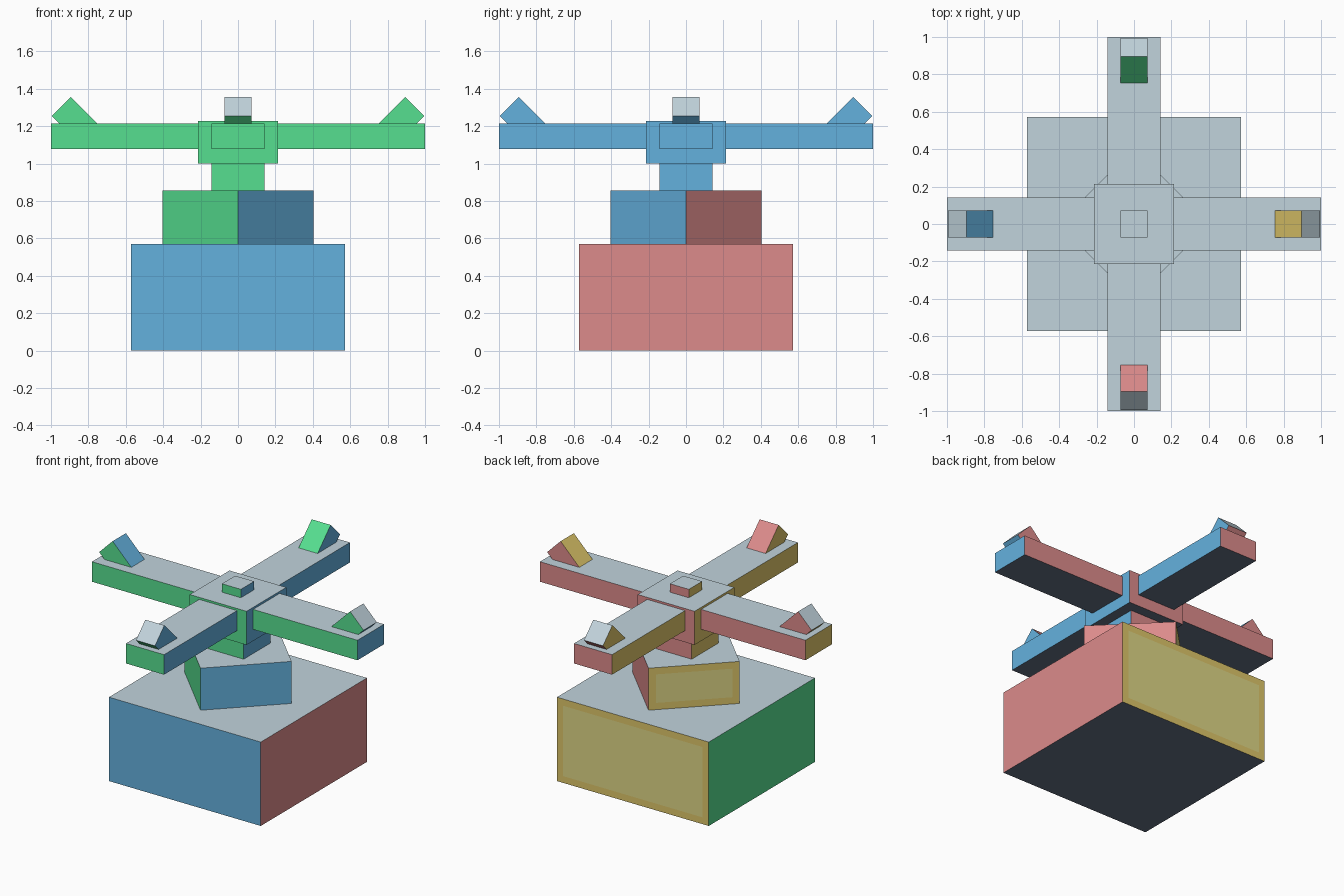
import bpy, bmesh, math
from mathutils import Matrix, Vector

if "Cube" in bpy.data.objects:
    bpy.data.objects.remove(bpy.data.objects["Cube"])


def linear(c):
    c /= 255
    return c / 12.92 if c <= 0.04045 else ((c + 0.055) / 1.055) ** 2.4


def material(name, *rgb):
    m = bpy.data.materials.new(name)
    m.diffuse_color = (*[linear(c) for c in rgb], 1)
    m.use_nodes = True
    m.node_tree.nodes["Principled BSDF"].inputs["Base Color"].default_value = m.diffuse_color
    return m


MATS = [
    material("pale_grey", 193, 211, 220),
    material("dark_slate", 100, 112, 132),
    material("blue", 100, 177, 222),
    material("red", 220, 139, 139),
    material("yellow", 222, 198, 106),
    material("green", 86, 223, 144),
    material("pale_yellow", 222, 214, 134),
]
GREY, SLATE, BLUE, RED, YELLOW, GREEN, PALE = range(7)


def side_colour(n):
    """Colour of a box side from its direction before the box is turned."""
    if abs(n.z) > 0.5:
        return GREY if n.z > 0 else SLATE
    if abs(n.x) > 0.5:
        return RED if n.x > 0 else GREEN
    return YELLOW if n.y > 0 else BLUE


def box(name, size, centre, turn=0, tilt=None, panel=0):
    """Six-coloured box, turned about z, optionally tilted, with an inset panel."""
    bm = bmesh.new()
    bmesh.ops.create_cube(bm, size=1, matrix=Matrix.Diagonal((*size, 1)))
    bm.normal_update()
    for f in bm.faces:
        f.material_index = side_colour(f.normal)
    if panel:
        face = [f for f in bm.faces if f.material_index == YELLOW]
        bmesh.ops.inset_individual(bm, faces=face, thickness=panel)
        face[0].material_index = PALE
    spin = Matrix.Rotation(math.radians(turn), 4, 'Z')
    bm.transform(Matrix.Translation(centre) @ (tilt or Matrix()) @ spin)
    me = bpy.data.meshes.new(name)
    bm.to_mesh(me)
    bm.free()
    for m in MATS:
        me.materials.append(m)
    ob = bpy.data.objects.new(name, me)
    bpy.context.collection.objects.link(ob)
    return ob


def stacked(name, width, z0, z1, turn=0, panel=0):
    return box(name, (width, width, z1 - z0), (0, 0, (z0 + z1) / 2), turn, panel=panel)


# Central stack
stacked("base", 1.143, 0, 0.571, panel=0.065)
stacked("diamond_plinth", 0.571, 0.571, 0.857, 45, panel=0.065)
stacked("neck", 0.286, 0.857, 1.0, 90)
stacked("hub", 0.428, 1.0, 1.229, 90)
stacked("hub_cap", 0.143, 1.229, 1.286, 90)

# Crossing arms (sizes given before the quarter turn)
ARM_Z = (1.079 + 1.215) / 2
box("arm_sideways", (0.286, 2, 0.136), (0, 0, ARM_Z), 90)
box("arm_lengthways", (2, 0.286, 0.136), (0, 0, ARM_Z), 90)

# Tilted block sunk into the end of each arm
LENGTH = 0.21
up = Vector((0, 0, 1))
for name, out in (("right", (1, 0, 0)), ("back", (0, 1, 0)),
                  ("left", (-1, 0, 0)), ("front", (0, -1, 0))):
    out = Vector(out)
    lean = Matrix.Rotation(math.radians(45), 4, up.cross(out))
    top = out * 0.945 + up * 1.305
    centre = top - (out + up).normalized() * LENGTH / 2
    box("end_block_" + name, (0.143, 0.143, LENGTH), centre, 90, lean)
